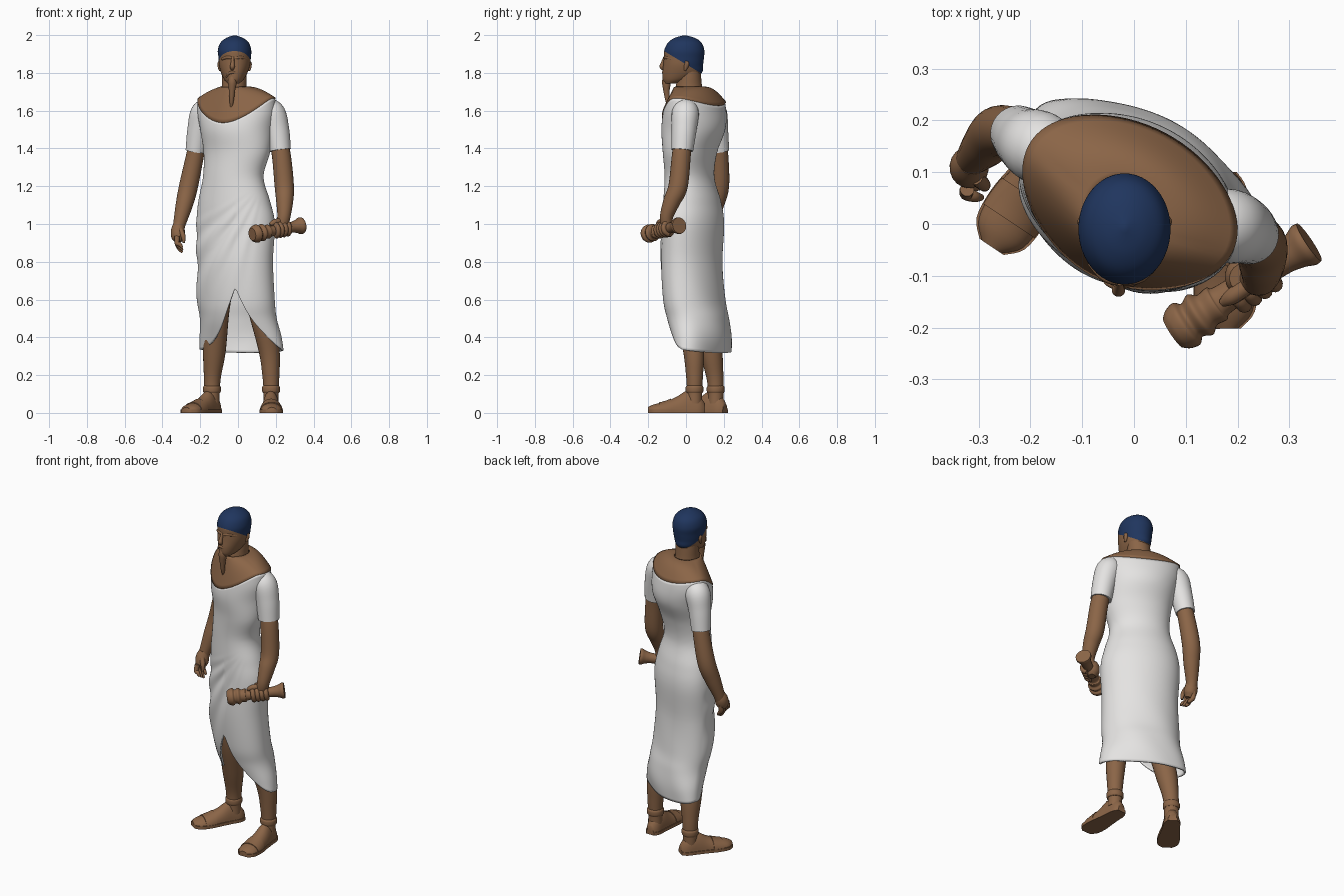
import bpy
import bmesh
from math import sin, cos, pi, atan2, hypot, radians, sqrt
from mathutils import Vector

if "Cube" in bpy.data.objects:
    bpy.data.objects.remove(bpy.data.objects["Cube"], do_unlink=True)


def make_material(name, colour):
    mat = bpy.data.materials.new(name)
    mat.use_nodes = True
    mat.diffuse_color = (*colour, 1)
    mat.node_tree.nodes["Principled BSDF"].inputs["Base Color"].default_value = (*colour, 1)
    return mat


BROWN = make_material("brown skin", (.258, .13, .063))
WHITE = make_material("white linen", (.78, .77, .76))
NAVY = make_material("navy cap", (.014, .036, .112))


def smooth(rows, n=6):
    """Spline through rows of numbers."""
    out = []
    for i in range(len(rows) - 1):
        quad = [rows[min(max(i + k, 0), len(rows) - 1)] for k in (-1, 0, 1, 2)]
        for t in (k / n for k in range(n)):
            out.append(tuple(.5 * (2 * b + (c - a) * t + (2 * a - 5 * b + 4 * c - d) * t * t
                                   + (3 * b - a - 3 * c + d) * t ** 3)
                             for a, b, c, d in zip(*quad)))
    return out + [tuple(rows[-1])]


def loft(name, rings, mat, caps=True, thickness=0):
    """Skin a list of closed rings with quads."""
    bm = bmesh.new()
    loops = [[bm.verts.new(p) for p in ring] for ring in rings]
    count = len(loops[0])
    for low, high in zip(loops, loops[1:]):
        for j in range(count):
            k = (j + 1) % count
            bm.faces.new((low[j], low[k], high[k], high[j]))
    if caps:
        bm.faces.new(loops[0])
        bm.faces.new(loops[-1])
    bmesh.ops.recalc_face_normals(bm, faces=bm.faces)
    for face in bm.faces:
        face.smooth = True
    mesh = bpy.data.meshes.new(name)
    bm.to_mesh(mesh)
    bm.free()
    mesh.set_sharp_from_angle(angle=radians(45))
    mesh.materials.append(mat)
    obj = bpy.data.objects.new(name, mesh)
    bpy.context.collection.objects.link(obj)
    if thickness:
        mod = obj.modifiers.new("thickness", 'SOLIDIFY')
        mod.thickness = thickness
        mod.offset = 0
    return obj


def tube(name, rows, mat, sides=20):
    """Round limb through rows of x, y, z, radius."""
    rows = smooth(rows)
    pts = [Vector(r[:3]) for r in rows]
    rings, normal = [], None
    for i, row in enumerate(rows):
        tan = (pts[min(i + 1, len(pts) - 1)] - pts[max(i - 1, 0)]).normalized()
        normal = tan.orthogonal() if normal is None else normal - tan * normal.dot(tan)
        normal.normalize()
        side = tan.cross(normal)
        rings.append([pts[i] + row[3] * (cos(a) * normal + sin(a) * side) for a in circle(sides)])
    return loft(name, rings, mat)


def section(row, phi, yaw=0):
    """Point on a turned ellipse given z and its extents in x and y."""
    z, x0, x1, y0, y1 = row
    hx, hy = (x1 - x0) / 2, (y1 - y0) / 2
    total, diff = hx * hx + hy * hy, (hx * hx - hy * hy) / cos(2 * yaw)
    u, v = sqrt((total + diff) / 2) * cos(phi), sqrt((total - diff) / 2) * sin(phi)
    return Vector(((x0 + x1) / 2 + u * cos(yaw) - v * sin(yaw),
                   (y0 + y1) / 2 + u * sin(yaw) + v * cos(yaw), z))


def circle(count):
    return [2 * pi * j / count for j in range(count)]


# Gown: turned body sections between a slit hem and a scooped neckline
YAW = radians(-28)
BODY = smooth([
    (.3, -.2, .24, -.045, .238), (.4, -.2, .225, -.068, .238), (.5, -.2, .2, -.095, .222),
    (.6, -.21, .19, -.116, .203), (.8, -.212, .18, -.128, .188), (1, -.215, .19, -.122, .197),
    (1.12, -.205, .165, -.115, .18), (1.25, -.18, .13, -.108, .145), (1.38, -.177, .165, -.118, .16),
    (1.5, -.195, .185, -.125, .203), (1.6, -.21, .197, -.115, .208), (1.7, -.2, .187, -.092, .188)])


def body_row(z):
    for a, b in zip(BODY, BODY[1:]):
        if z <= b[0]:
            t = (z - a[0]) / (b[0] - a[0])
            return tuple(p + (q - p) * t for p, q in zip(a, b))
    return BODY[-1]


def neckline(phi):
    s = sin(phi)
    return 1.665 - (.04 if s > 0 else .13) * s * s


def hem(phi):
    if sin(phi) >= 0:
        return .335 - .017 * sin(phi)
    x = section(body_row(.5), phi, YAW).x
    return .335 + .33 * max(0, 1 - abs(x) / .2) ** 1.6


def gown_point(phi, z):
    p = section(body_row(z), phi, YAW)
    fold = 0
    if sin(phi) < 0 and z < 1.2:      # folds fanning out from the hip
        fan, reach = atan2(1.22 - z, .14 - p.x), hypot(1.22 - z, .14 - p.x)
        if .45 < fan < 1.45:
            fade = min(1, -2 * sin(phi)) * min(1, max(0, 4 * reach - .3))
            fold = .035 * sin(26 * fan) * sin(pi * (fan - .45)) * fade
    elif z < .9:                      # soft drape at the back
        fold = .03 * sin(5 * phi + 16 * z) * sin(phi) * (.9 - z)
    centre = Vector((-.01, .04, z))
    return centre + (p - centre) * (1 + fold)


ROWS = 90
loft("gown", [[gown_point(a, hem(a) + (neckline(a) - hem(a)) * r / ROWS) for a in circle(120)]
              for r in range(ROWS + 1)], WHITE, caps=False, thickness=.01)

# Broad collar from the neckline up to the neck
NECK = (1.722, -.089, .049, -.057, .09)


def collar_point(phi, t):
    edge = section(body_row(neckline(phi)), phi, YAW)
    edge.xy = edge.xy * 1.02
    p = edge.lerp(section(NECK, phi + YAW), t)
    p.z += (.007 + .02 * max(0, sin(phi))) * sin(pi * t)
    return p


loft("collar", [[collar_point(a, r / 10) for a in circle(72)] for r in range(11)],
     BROWN, caps=False, thickness=.014)

# Neck and head
loft("neck", [[section(r, a) for a in circle(32)] for r in smooth([
    (1.64, -.1, .06, -.06, .1), (1.72, -.087, .046, -.055, .086),
    (1.78, -.085, .046, -.045, .08), (1.85, -.085, .046, -.04, .075)])], BROWN)
head = loft("head", [[section(r, a) for a in circle(48)] for r in smooth([
    (1.745, -.055, .008, -.112, -.05), (1.765, -.073, .03, -.122, .03), (1.8, -.09, .05, -.124, .084),
    (1.84, -.1, .063, -.12, .09), (1.88, -.103, .068, -.117, .095), (1.92, -.107, .07, -.115, .097),
    (1.96, -.093, .057, -.095, .082), (1.985, -.062, .026, -.06, .048),
    (1.999, -.022, -.014, -.012, -.002)])], BROWN)

# Cap: cut the skull along a sloping line and colour the upper side
head.data.materials.append(NAVY)
slope, start = Vector((0, .6, 1)), Vector((0, 0, 1.846))
bm = bmesh.new()
bm.from_mesh(head.data)
bmesh.ops.bisect_plane(bm, geom=bm.verts[:] + bm.edges[:] + bm.faces[:],
                       plane_co=start, plane_no=slope)
for face in bm.faces:
    if (face.calc_center_median() - start).dot(slope) > 0:
        face.material_index = 1
bm.to_mesh(head.data)
bm.free()

# Face
tube("nose", [(-.027, -.112, 1.885, .007), (-.029, -.124, 1.85, .01),
              (-.03, -.127, 1.832, .013), (-.03, -.115, 1.816, .007)], BROWN)
tube("brow", [(-.085, -.075, 1.872, .006), (-.055, -.103, 1.882, .009), (-.02, -.111, 1.878, .008),
              (.015, -.103, 1.882, .009), (.045, -.075, 1.872, .006)], BROWN)
tube("moustache", [(-.062, -.1, 1.778, .005), (-.048, -.114, 1.797, .007), (-.029, -.12, 1.803, .008),
                   (-.01, -.114, 1.797, .007), (.007, -.1, 1.778, .005)], BROWN)
tube("beard", [(-.029, -.107, 1.785, .015), (-.03, -.104, 1.75, .023), (-.032, -.103, 1.7, .016),
               (-.034, -.097, 1.65, .011), (-.036, -.086, 1.605, .004)], BROWN)
for side, x in (("right", -.096), ("left", .06)):
    tube(side + "_ear", [(x, -.004, 1.862, .006), (x, .004, 1.85, .013),
                         (x, .0, 1.83, .011), (x, -.006, 1.812, .005)], BROWN)

# Sleeves and arms
tube("right_sleeve", [(-.13, .115, 1.6, .05), (-.178, .145, 1.59, .07),
                      (-.205, .16, 1.5, .063), (-.224, .175, 1.385, .054)], WHITE, 32)
tube("left_sleeve", [(.12, .0, 1.6, .05), (.175, -.003, 1.59, .071),
                     (.205, -.01, 1.5, .066), (.222, -.02, 1.39, .058)], WHITE, 32)
tube("right_arm", [(-.21, .165, 1.45, .045), (-.228, .177, 1.36, .047), (-.262, .178, 1.2, .05),
                   (-.285, .155, 1.1, .045), (-.31, .128, 1, .033), (-.315, .118, .96, .03)], BROWN, 24)
tube("left_arm", [(.21, -.015, 1.45, .047), (.23, -.025, 1.36, .05), (.245, -.042, 1.2, .051),
                  (.247, -.075, 1.12, .045), (.243, -.103, 1.04, .035), (.23, -.1, .985, .034)], BROWN, 24)

# Relaxed right hand
tube("right_palm", [(-.312, .122, 1, .028), (-.318, .113, .965, .037),
                    (-.317, .103, .93, .035), (-.312, .098, .905, .018)], BROWN)
for i in range(4):
    y, drop = .13 - .021 * i, .012 * abs(i - 1)
    tube(f"right_finger_{i}", [(-.322, y, .935, .014), (-.323, y - .008, .9, .0135),
                               (-.308, y - .014, .867 + drop, .011),
                               (-.294, y - .016, .85 + drop, .006)], BROWN, 12)
tube("right_thumb", [(-.305, .09, .97, .015), (-.29, .076, .935, .013), (-.287, .07, .9, .006)], BROWN, 12)

# Rolled scroll with flared ends, gripped by the left hand
tail, tip = Vector((.075, -.21, .945)), Vector((.338, -.035, .992))
along = (tip - tail).normalized()
PROFILE = [(0, .034), (.04, .044), (.1, .048), (.14, .038), (.2, .046), (.25, .035), (.32, .037),
           (.38, .029), (.75, .028), (.88, .034), (.96, .044), (1, .043)]
tube("scroll", [(*tail.lerp(tip, t), r) for t, r in PROFILE], BROWN, 28)
grip = tail.lerp(tip, .57)
out = Vector((.56, -.83, 0))
up = along.cross(out).normalized()
up = up if up.z > 0 else -up
tube("left_palm", [(*(grip - out * .012 + up * h), r)
                   for h, r in ((.05, .028), (.025, .04), (-.015, .04), (-.04, .02))], BROWN)
for i in range(4):
    base = grip + along * (.036 - .024 * i)
    tube(f"left_finger_{i}", [(*(base + .033 * (cos(a) * out + sin(a) * up)), .014)
                              for a in (1.8, 1, .2, -.6, -1.4)], BROWN, 12)
tube("left_thumb", [(*(grip - along * d + up * h + out * .005), r) for d, h, r in
                    ((.0, .045, .016), (.04, .042, .016), (.065, .034, .008))], BROWN, 12)

# Legs
tube("right_leg", [(-.1, .1, .95, .08), (-.105, .085, .7, .08), (-.112, .085, .52, .064),
                   (-.125, .13, .33, .06), (-.135, .152, .2, .046), (-.138, .157, .12, .041),
                   (-.138, .157, .05, .04)], BROWN, 24)
tube("left_leg", [(.07, .02, .95, .08), (.09, .01, .7, .08), (.122, .008, .52, .062),
                  (.165, .04, .33, .055), (.174, .045, .2, .045), (.175, .045, .12, .04),
                  (.175, .045, .05, .04)], BROWN, 24)

# Sandalled feet: arched upper, flat sole, ankle and toe straps
FOOT = smooth([(0, .022, .05), (.03, .04, .09), (.09, .045, .118), (.15, .051, .085),
               (.21, .058, .06), (.27, .052, .045), (.302, .024, .03)], 4)
for side, heel, toe, ankle in (("right", (-.107, .207, 0), (-.272, -.04, 0), (-.138, .157)),
                               ("left", (.172, .1, 0), (.178, -.2, 0), (.175, .045))):
    heel = Vector(heel)
    ahead = (Vector(toe) - heel).normalized()
    across = Vector((-ahead.y, ahead.x, 0))

    def spot(s, w, z):
        return heel + ahead * s + across * w + Vector((0, 0, z))

    def arch(s, w, h):
        return [spot(s, w * cos(a), .012 + (h - .012) * sin(a)) for a in (pi * k / 14 for k in range(15))]

    loft(side + "_foot", [arch(*row) for row in FOOT], BROWN)
    loft(side + "_sole", [[spot(s, k * (w + .004), z) for k, z in ((-1, 0), (1, 0), (1, .018), (-1, .018))]
                          for s, w, h in FOOT], BROWN)
    loft(side + "_toe_strap", [arch(s, w + .003, h + .004) for s, w, h in FOOT[14:19]], BROWN)
    tube(side + "_ankle_strap", [(*ankle, z, r) for z, r in
                                 ((.105, .042), (.115, .047), (.135, .047), (.145, .041))], BROWN, 24)
